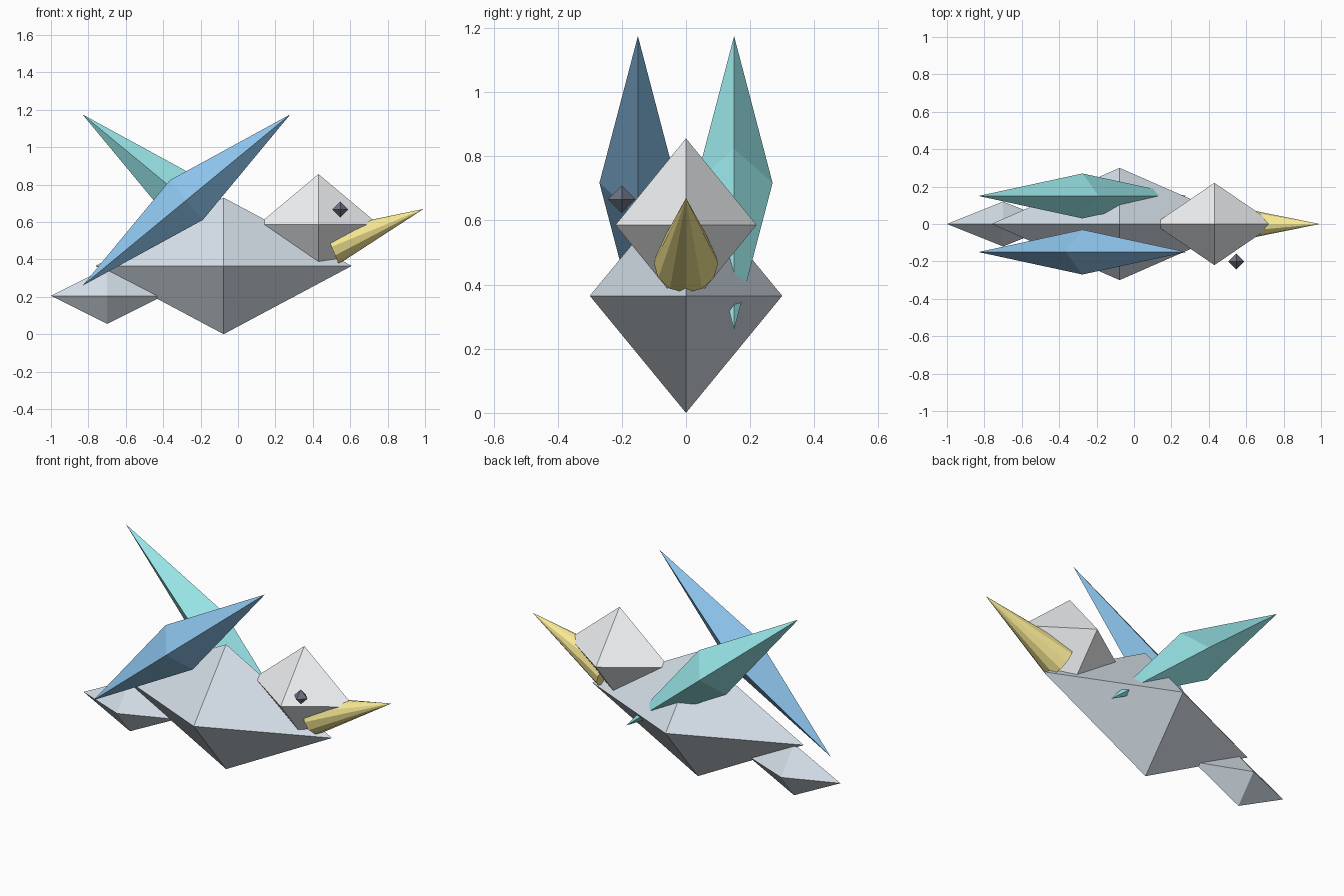
import bpy, bmesh
from math import radians, hypot, atan2
from mathutils import Vector

if "Cube" in bpy.data.objects:
    bpy.data.objects.remove(bpy.data.objects["Cube"])


def material(name, rgb):
    m = bpy.data.materials.new(name)
    m.diffuse_color = (*rgb, 1)
    m.use_nodes = True
    m.node_tree.nodes["Principled BSDF"].inputs["Base Color"].default_value = m.diffuse_color
    return m


def finish(name, bm, loc, pitch, mat):
    bmesh.ops.recalc_face_normals(bm, faces=bm.faces)
    me = bpy.data.meshes.new(name)
    bm.to_mesh(me)
    bm.free()
    me.materials.append(mat)
    ob = bpy.data.objects.new(name, me)
    ob.location = loc
    ob.rotation_euler = (0, pitch, 0)
    bpy.context.collection.objects.link(ob)
    return ob


def octahedron(name, loc, half, mat, pitch=0):
    bm = bmesh.new()
    pts = {}
    for axis in range(3):
        for s in (-1, 1):
            v = Vector((0, 0, 0))
            v[axis] = s * half[axis]
            pts[axis, s] = bm.verts.new(v)
    for sx in (-1, 1):
        for sy in (-1, 1):
            for sz in (-1, 1):
                bm.faces.new((pts[0, sx], pts[1, sy], pts[2, sz]))
    return finish(name, bm, loc, pitch, mat)


plumage = material("plumage", (0.66, 0.73, 0.80))
pale = material("pale", (0.88, 0.89, 0.91))
blue = material("blue", (0.27, 0.56, 0.85))
teal = material("teal", (0.33, 0.82, 0.84))
yellow = material("yellow", (0.95, 0.83, 0.30))
dark = material("dark", (0.15, 0.17, 0.22))

# Body, tail, head and the single eye
octahedron("body", (-0.077, 0, 0.365), (0.685, 0.30, 0.365), plumage)
octahedron("tail", (-0.70, 0, 0.205), (0.30, 0.12, 0.15), plumage)
octahedron("head", (0.43, 0, 0.586), (0.322, 0.22, 0.27), pale)
octahedron("eye", (0.547, -0.20, 0.666), (0.043, 0.043, 0.043), dark)

# Wings, crossed in side view
for name, side, mat in (("right_wing", -1, blue), ("left_wing", 1, teal)):
    octahedron(name, (-0.276, 0.15 * side, 0.717), (0.72, 0.12, 0.138), mat,
               pitch=side * radians(39.5))

# Beak: twelve-sided cone from base centre to tip
base, tip = Vector((0.50, 0, 0.467)), Vector((0.993, 0, 0.67))
axis = tip - base
bm = bmesh.new()
bmesh.ops.create_cone(bm, cap_ends=True, segments=12, radius1=0.10, radius2=0,
                      depth=axis.length)
bmesh.ops.remove_doubles(bm, verts=bm.verts, dist=1e-5)
finish("beak", bm, (base + tip) / 2, atan2(axis.x, axis.z), yellow)
